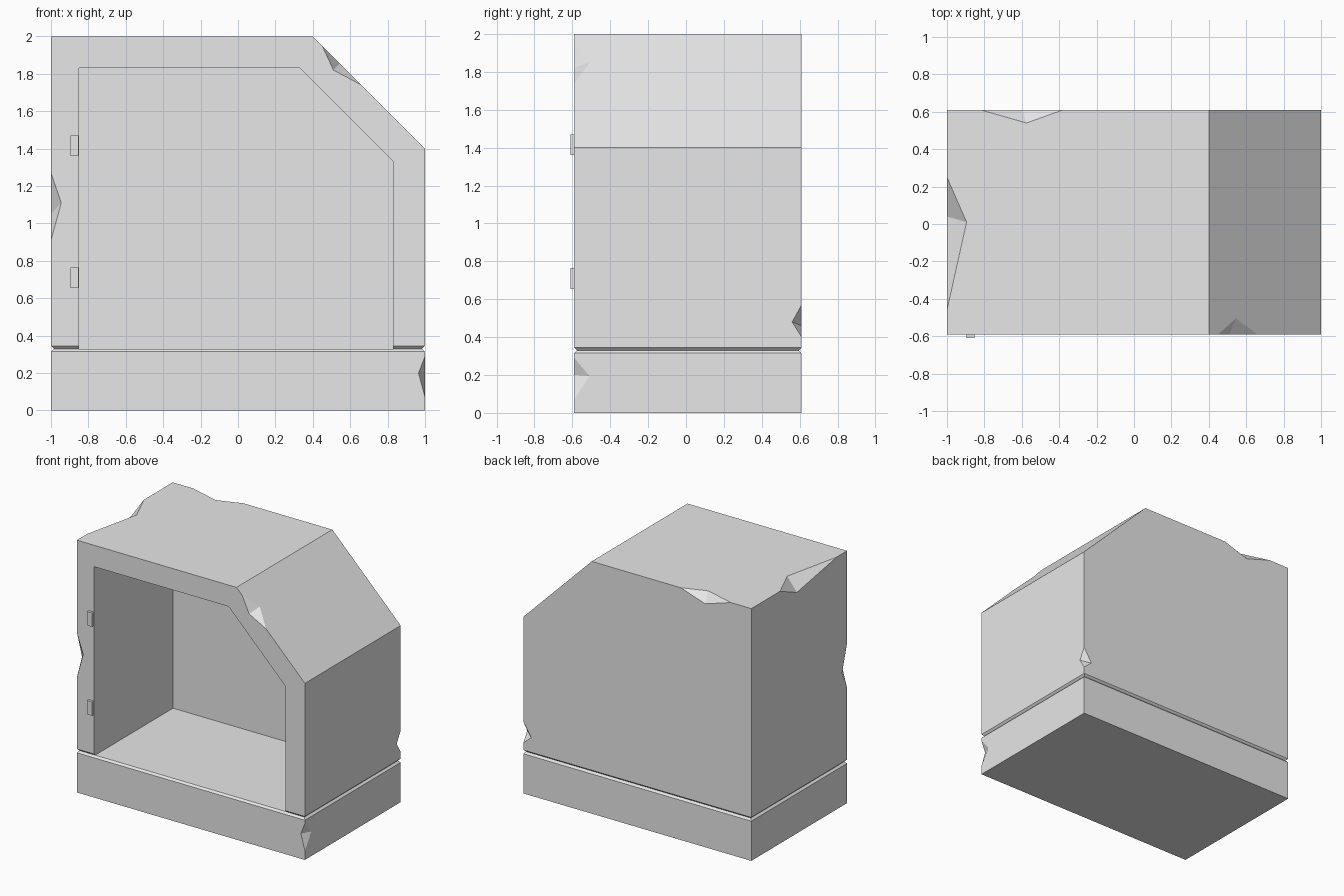
import bpy, bmesh
from mathutils import Vector

default = bpy.data.objects.get("Cube")
if default:
    bpy.data.objects.remove(default, do_unlink=True)

FRONT, BACK, SEAM, BEVEL = -0.59, 0.61, 0.33, 0.015

grey = bpy.data.materials.new("stone grey")
grey.use_nodes = True
grey.diffuse_color = (0.8, 0.8, 0.8, 1)
grey.node_tree.nodes["Principled BSDF"].inputs["Base Color"].default_value = (0.8, 0.8, 0.8, 1)


def finish(name, bm):
    bmesh.ops.recalc_face_normals(bm, faces=bm.faces)
    mesh = bpy.data.meshes.new(name)
    bm.to_mesh(mesh)
    bm.free()
    mesh.materials.append(grey)
    obj = bpy.data.objects.new(name, mesh)
    bpy.context.collection.objects.link(obj)
    return obj


def prism(name, outline, y0, y1, bevel_z=None):
    """Extrude an x-z outline along y, optionally bevelling the rim at one height."""
    bm = bmesh.new()
    face = bm.faces.new([bm.verts.new((x, y0, z)) for x, z in outline])
    out = bmesh.ops.extrude_face_region(bm, geom=[face], use_keep_orig=True)
    moved = [v for v in out["geom"] if isinstance(v, bmesh.types.BMVert)]
    bmesh.ops.translate(bm, verts=moved, vec=(0, y1 - y0, 0))
    bmesh.ops.recalc_face_normals(bm, faces=bm.faces)
    if bevel_z is not None:
        rim = [e for e in bm.edges if all(abs(v.co.z - bevel_z) < 1e-4 for v in e.verts)]
        bmesh.ops.bevel(bm, geom=rim, offset=BEVEL, segments=1, affect='EDGES')
    return finish(name, bm)


def box(x0, x1, z0, z1):
    return [(x0, z0), (x1, z0), (x1, z1), (x0, z1)]


def cut(target, cutter):
    mod = target.modifiers.new("cut", 'BOOLEAN')
    mod.operation, mod.solver, mod.object = 'DIFFERENCE', 'EXACT', cutter
    cutter.hide_render = True
    bpy.ops.object.select_all(action='DESELECT')
    bpy.context.view_layer.objects.active = target
    target.select_set(True)
    bpy.ops.object.modifier_apply(modifier=mod.name)
    bpy.data.objects.remove(cutter, do_unlink=True)


def chip(target, a, b, p, q):
    """Knock a chip out of edge a-b, reaching p and q on the two faces beside it."""
    a, b, p, q = map(Vector, (a, b, p, q))
    middle = (a + b) / 2
    outside = middle + (middle - (p + q) / 2) * 0.5
    bm = bmesh.new()
    verts = [bm.verts.new(co) for co in (a, b, p, q, outside)]
    bmesh.ops.convex_hull(bm, input=verts)
    cut(target, finish("chip_cutter", bm))


# Plinth with a bevelled top rim
base = prism("base", box(-1, 1, 0, SEAM), FRONT, BACK, SEAM)
chip(base, (1, FRONT, 0.29), (1, FRONT, 0.07), (0.965, FRONT, 0.2), (1, -0.51, 0.195))

# Cabinet shell with one sloped corner, hollowed from the front
shell = prism("cabinet_shell", [(-1, SEAM), (1, SEAM), (1, 1.4), (0.4, 2), (-1, 2)],
              FRONT, BACK, SEAM)
cut(shell, prism("cavity_cutter",
                 [(-0.85, 0.2), (0.83, 0.2), (0.83, 1.33), (0.33, 1.83), (-0.85, 1.83)],
                 -0.8, 0.4))

# Broken edges of the shell
chip(shell, (-1, FRONT, 1.27), (-1, FRONT, 0.91), (-0.945, FRONT, 1.11), (-1, -0.525, 1.05))
chip(shell, (1, BACK, 0.57), (1, BACK, 0.4), (0.93, BACK, 0.46), (1, 0.56, 0.48))
chip(shell, (-0.38, BACK, 2), (-0.82, BACK, 2), (-0.595, BACK, 1.93), (-0.575, 0.54, 2))
chip(shell, (-1, 0.25, 2), (-1, -0.46, 2), (-0.895, 0.01, 2), (-1, 0.04, 1.91))
chip(shell, (0.45, FRONT, 1.95), (0.66, FRONT, 1.74), (0.51, FRONT, 1.82), (0.545, -0.505, 1.855))

# Hinge plates beside the opening
for name, z in (("lower_hinge", 0.71), ("upper_hinge", 1.415)):
    prism(name, box(-0.895, -0.853, z - 0.055, z + 0.055), -0.61, FRONT)
